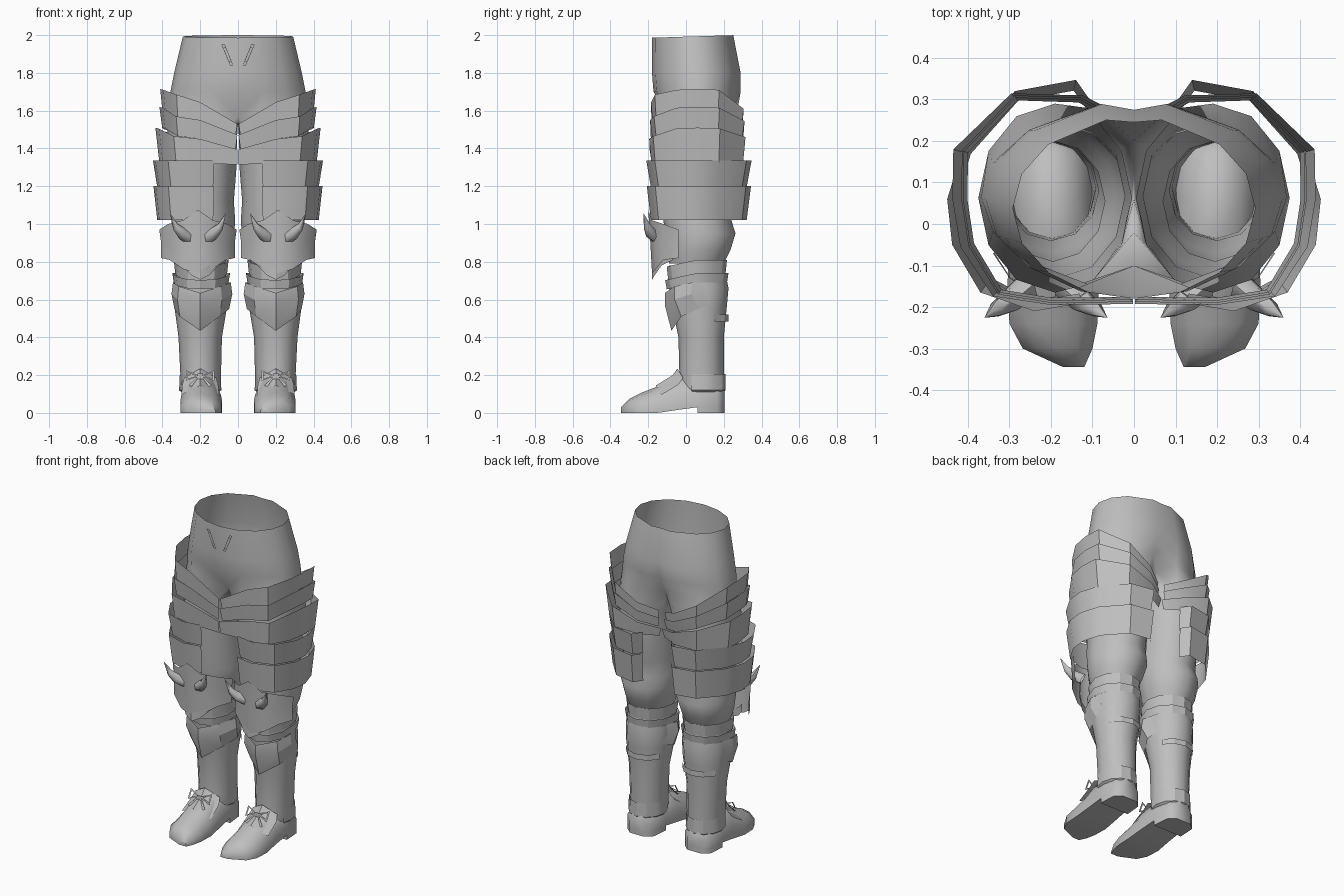
import bpy, math
from mathutils import Vector

steel = bpy.data.materials.new("grey")
steel.diffuse_color = (0.52, 0.52, 0.52, 1)


def make(name, verts, faces, angle=40, mirror=True, merge=False):
    me = bpy.data.meshes.new(name)
    me.from_pydata([tuple(v) for v in verts], [], faces)
    me.materials.append(steel)
    ob = bpy.data.objects.new(name, me)
    bpy.context.collection.objects.link(ob)
    if mirror:
        m = ob.modifiers.new("mirror", 'MIRROR')
        m.use_mirror_merge = merge
        m.merge_threshold = 0.002
    bpy.ops.object.select_all(action='DESELECT')
    ob.select_set(True)
    bpy.context.view_layer.objects.active = ob
    bpy.ops.object.shade_smooth_by_angle(angle=math.radians(angle))
    return ob


def bridge(n, rows, closed=True, base=0):
    """Quads between consecutive rows of n points."""
    return [(base + r * n + k, base + r * n + (k + 1) % n,
             base + (r + 1) * n + (k + 1) % n, base + (r + 1) * n + k)
            for r in range(rows - 1) for k in range(n if closed else n - 1)]


def sheet(name, rows, closed=False, angle=30):
    pts = [p for row in rows for p in row]
    # rows run downwards, so reverse the winding to face outwards
    faces = [f[::-1] for f in bridge(len(rows[0]), len(rows), closed)]
    return make(name, pts, faces, angle)


def ring(z, x0, x1, y0, y1, n=12):
    """Leg section: starts at the front and turns towards the outside."""
    cx, cy, rx, ry = (x0 + x1) / 2, (y0 + y1) / 2, (x1 - x0) / 2, (y1 - y0) / 2
    return [(cx + rx * math.sin(2 * math.pi * k / n),
             cy - ry * math.cos(2 * math.pi * k / n), z) for k in range(n)]


# Trousers: half pelvis (open arc) running into one leg (closed rings)
def pelvis(z, rx, y0, y1, tilt=0.0, cleft=0.02):
    out = []
    for j in range(9):
        a = math.pi * j / 8
        x = rx * math.sin(a) if 0 < j < 8 else 0.0
        y = (y0 + y1) / 2 - (y1 - y0) / 2 * math.cos(a)
        if j == 7:
            x, y = x * 0.6, y + 0.012
        out.append((x, y - (cleft if j == 8 else 0), z - tilt * math.cos(a)))
    return out


hips = [pelvis(1.993, 0.292, -0.18, 0.255, 0.007, 0.01), pelvis(1.8, 0.338, -0.18, 0.295),
        pelvis(1.7, 0.358, -0.172, 0.295, 0, 0.03), pelvis(1.62, 0.368, -0.15, 0.28, 0, 0.06)]
# the last pelvis row dips towards the crotch at front and back
hips[3][0] = (0, -0.1, 1.565)
hips[3][1] = (0.11, -0.145, 1.6)
hips[3][8] = (0, 0.2, 1.57)
verts = [p for row in hips for p in row]
faces = [f[::-1] for f in bridge(9, 4, False)]
saddle = len(verts)
verts += [(0, 0.13, 1.54), (0, 0.06, 1.53), (0, -0.02, 1.535)]
crotch = list(range(28, 36)) + [saddle, saddle + 1, saddle + 2, 27]
leg = [(1.45, 0.006, 0.375, -0.165, 0.29), (1.3, 0.008, 0.355, -0.155, 0.285),
       (1.12, 0.022, 0.345, -0.13, 0.265), (1.02, 0.015, 0.35, -0.12, 0.24),
       (0.95, 0.02, 0.36, -0.11, 0.262), (0.86, 0.045, 0.345, -0.1, 0.235),
       (0.79, 0.07, 0.32, -0.09, 0.2)]
base = len(verts)
for s in leg:
    verts += ring(*s)
faces += [(crotch[k], base + k, base + (k + 1) % 12, crotch[(k + 1) % 12]) for k in range(12)]
faces += [f[::-1] for f in bridge(12, len(leg), True, base)]
make("trousers", verts, faces, 60, merge=True)

# Boot shaft and the bands round it
sheet("boot_shaft", [ring(*s) for s in (
    (0.78, 0.07, 0.32, -0.09, 0.2), (0.66, 0.055, 0.335, -0.09, 0.225),
    (0.55, 0.06, 0.335, -0.07, 0.215), (0.4, 0.085, 0.315, -0.04, 0.2),
    (0.2, 0.09, 0.305, -0.035, 0.2), (0.1, 0.1, 0.295, -0.04, 0.195))], True, 45)
for nm, a, b, w in (("upper_cuff", 0.81, 0.735, 0.012), ("lower_cuff", 0.74, 0.69, 0.02)):
    rows = []
    for z, g in ((a, w), (b, w - 0.008)):
        rows.append([(x, y, z0 - 0.035 * max(0, (0.05 - y) / 0.15))
                     for x, y, z0 in ring(z, 0.062 - g, 0.328 + g, -0.09 - g, 0.205 + g)])
    sheet(nm, rows, True)
sheet("calf_strap", [ring(z, 0.062, 0.33, -0.07, 0.225)[4:9] for z in (0.52, 0.485)])
sheet("heel_band", [ring(z, 0.2 - r, 0.2 + r, -0.03, y)[2:11] for z, r, y in
                    ((0.205, 0.108, 0.208), (0.12, 0.112, 0.21), (0.11, 0.1, 0.2))])

# Shoe: sections along the length as (y, inner x, outer x, top z, bottom z)
rows = []
for y, xi, xo, zt, zb in ((0.203, 0.15, 0.25, 0.14, 0.03), (0.165, 0.108, 0.292, 0.17, 0.03),
                          (0.06, 0.098, 0.298, 0.2, 0.03), (-0.05, 0.09, 0.3, 0.195, 0.015),
                          (-0.15, 0.085, 0.305, 0.14, 0.0), (-0.24, 0.088, 0.3, 0.105, 0.0),
                          (-0.3, 0.1, 0.268, 0.075, 0.0), (-0.345, 0.12, 0.17, 0.03, 0.0)):
    m, h, w = (xi + xo) / 2, zt - zb, xo - xi
    rows.append([(xi, y, zb), (xo, y, zb), (xo, y, zb + h * 0.45), (m + w * 0.28, y, zb + h * 0.88),
                 (m, y, zt), (m - w * 0.28, y, zb + h * 0.88), (xi, y, zb + h * 0.45)])
pts = [p for r in rows for p in r]
make("shoe", pts, bridge(7, 8) + [tuple(range(7))[::-1], tuple(range(49, 56))], 55)
heel = [(0.098, 0.06), (0.298, 0.06), (0.292, 0.165), (0.25, 0.203), (0.15, 0.203), (0.108, 0.165)]
make("heel", [(x, y, z) for z in (0, 0.035) for x, y in heel],
     bridge(6, 2) + [(5, 4, 3, 2, 1, 0), (6, 7, 8, 9, 10, 11)], 50)
# Raised tongue over the instep
sheet("shoe_tongue", [[(0.2 + s * w, y + abs(s) * 0.03, z - abs(s) * 0.05) for s in (-1, -0.5, 0, 0.5, 1)]
                      for y, z, w in ((-0.045, 0.235, 0.085), (-0.07, 0.2, 0.095), (-0.16, 0.145, 0.1))])

# Hip plates: overlapping bands, high outside and low inside
FRONT_BACK = [(0.004, -0.183), (0.2, -0.185), (0.325, -0.165), (0.395, -0.05), (0.412, 0.06),
              (0.41, 0.175), (0.285, 0.305), (0.13, 0.3), (0.02, 0.24)]
# heights of the edges along the band, from the front round to the back
EDGES = [(1.53, 1.645, 1.685, 1.71, 1.715, 1.71, 1.61, 1.52, 1.475),
         (1.462, 1.54, 1.56, 1.605, 1.61, 1.605, 1.535, 1.46, 1.42),
         (1.395, 1.45, 1.465, 1.505, 1.51, 1.505, 1.46, 1.4, 1.37),
         (1.315, 1.32, 1.32, 1.325, 1.325, 1.325, 1.325, 1.32, 1.315)]


def grow(p, s, t=None):
    return max(0.003, 0.2 + (p[0] - 0.2) * s), 0.06 + (p[1] - 0.06) * (t or s)


for i, (st, sb, tt, tb) in enumerate(((1.0, 0.95, 1.0, 0.97), (1.02, 0.95, 1.02, 0.97),
                                      (1.12, 1.02, 1.04, 0.99))):
    sheet("hip_plate_%d" % (i + 1), [
        [(*grow(p, s, t), z + lift) for p, z in zip(FRONT_BACK, edge)]
        for edge, s, t, lift in ((EDGES[i], st, tt, 0.01 if i == 1 else 0), (EDGES[i + 1], sb, tb, 0))])

# Thigh plates: two bands round the outside
SIDE = [(0.125, -0.19), (0.24, -0.21), (0.37, -0.165), (0.438, -0.05), (0.45, 0.06),
        (0.412, 0.18), (0.287, 0.32), (0.14, 0.347), (0.1, 0.29)]
for i, (top, bot) in enumerate(((1.335, 1.195), (1.2, 1.02))):
    sheet("thigh_plate_%d" % (i + 1), [[(*grow(p, s), z) for p in SIDE]
                                       for z, s in ((top, 1.0 - 0.01 * i), (bot, 0.91))])

# Knee guard: columns (offset from centre, depth, top z, middle z, bottom z)
cols = ((-0.195, -0.04, 0.97, 0.9, 0.82), (-0.15, -0.12, 1.0, 0.9, 0.81), (-0.075, -0.17, 1.02, 0.9, 0.76),
        (0, -0.19, 1.075, 0.92, 0.74), (0.075, -0.17, 1.02, 0.9, 0.76), (0.15, -0.12, 1.0, 0.9, 0.81),
        (0.195, -0.04, 0.97, 0.9, 0.82))
kx = 0.212
sheet("knee_guard", [[(kx + c[0] * (1.05 if r == 2 else 1), c[1] + dy * (abs(c[0]) < 0.1), c[r]) for c in cols]
                     for r, dy in ((2, -0.01), (3, 0.0), (4, 0.01))])
sheet("knee_guard_rim", [[(kx - 0.012 + x * s, y, z + dz) for x, y, z in
                          ((-0.14, -0.07, 0.81), (-0.1, -0.13, 0.78), (-0.05, -0.165, 0.73), (0, -0.18, 0.705),
                           (0.05, -0.165, 0.73), (0.1, -0.13, 0.78), (0.14, -0.07, 0.81))]
                         for dz, s in ((0.05, 1.0), (0.0, 0.97))])

# Knee horns: bent cones pointing outwards and up
for nm, sx in (("inner_horn", -1), ("outer_horn", 1)):
    path = [(0.045, -0.15, 0.925, 0.034), (0.085, -0.185, 0.95, 0.031), (0.118, -0.205, 0.985, 0.021),
            (0.147, -0.225, 1.055, 0.001)]
    pts = []
    for x, y, z, r in path:
        for k in range(6):
            a = k * math.pi / 3
            side, up = Vector((-0.5 * sx, 0.2, 0.85)), Vector((0.5 * sx, 0.85, 0.1))
            pts.append(Vector((kx + sx * x, y, z)) + side * r * math.cos(a) + up * r * math.sin(a))
    fs = bridge(6, 4)
    make(nm, pts, fs if sx < 0 else [f[::-1] for f in fs], 60)

# Shin guard with a centre ridge and a pointed lower edge
shin = ((0.06, 0.1, 0.69, 0.63, 0.58), (0.03, 0.03, 0.69, 0.63, 0.55), (0.085, -0.06, 0.67, 0.6, 0.51),
        (0.2, -0.112, 0.635, 0.57, 0.435), (0.32, -0.06, 0.67, 0.6, 0.51),
        (0.352, 0.03, 0.69, 0.63, 0.55), (0.335, 0.1, 0.69, 0.63, 0.58))
sheet("shin_guard", [[(0.2 + (c[0] - 0.2) * s, c[1] + dy, c[r]) for c in shin]
                     for r, s, dy in ((2, 0.95, 0), (3, 1.0, 0), (4, 0.9, 0.035))], angle=20)


# Flat outlined shapes for the laces
def outline(name, corners, width, y_of, close=True):
    c = Vector((sum(p[0] for p in corners) / len(corners), sum(p[1] for p in corners) / len(corners)))
    inner = [c + (Vector(p) - c) * (1 - width) for p in corners]
    n = len(corners)
    return make(name, [(p[0], y_of(p[1]), p[1]) for p in list(corners) + inner], bridge(n, 2, close))


ankle = lambda z: -0.09 - (0.2 - z) * 0.6
for nm, s in (("bow_inner", -1), ("bow_outer", 1)):
    outline(nm + "_loop", [(0.2, 0.195), (0.2 + s * 0.075, 0.225), (0.2 + s * 0.075, 0.17)], 0.4, ankle)
    make(nm + "_tail", [(0.2 + s * x, ankle(z) - 0.005, z) for x, z in
                        ((0, 0.2), (0.012, 0.195), (0.06, 0.145), (0.045, 0.14))], [(0, 1, 2, 3)])
make("bow_knot", [(x, -0.1, z) for x, z in ((0.185, 0.18), (0.215, 0.18), (0.215, 0.208), (0.185, 0.208))],
     [(0, 1, 2, 3)])
outline("waist_lace", [(0.088, 1.95), (0.07, 1.95), (0.025, 1.84), (0.042, 1.84)], 0.35, lambda z: -0.184)
